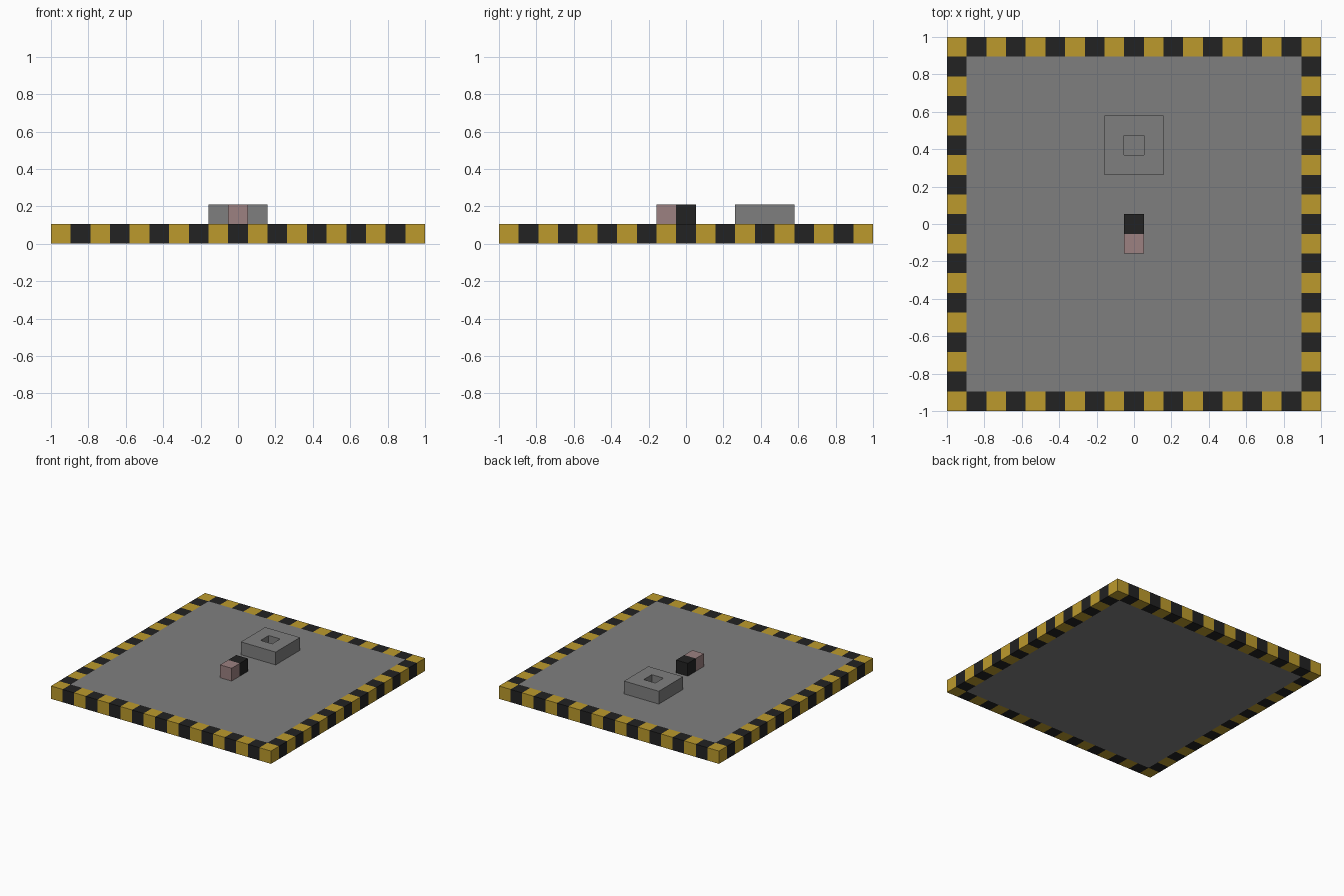
import bpy
import bmesh

cube = bpy.data.objects.get("Cube")
if cube:
    bpy.data.objects.remove(cube, do_unlink=True)

CELLS = 19
CELL = 2 / CELLS  # every part sits on this square module


def material(name, rgb):
    """Flat material from 8-bit sRGB values."""
    linear = [((c / 255 + 0.055) / 1.055) ** 2.4 for c in rgb]
    mat = bpy.data.materials.new(name)
    mat.use_nodes = True
    mat.diffuse_color = (*linear, 1)
    bsdf = mat.node_tree.nodes["Principled BSDF"]
    bsdf.inputs["Base Color"].default_value = (*linear, 1)
    bsdf.inputs["Roughness"].default_value = 0.9
    return mat


yellow = material("hazard_yellow", (188, 154, 44))
black = material("black", (34, 34, 34))
grey = material("concrete_grey", (127, 127, 127))
pink = material("dusty_pink", (156, 129, 129))


def add_object(name, bm, mats, location):
    bmesh.ops.recalc_face_normals(bm, faces=bm.faces)
    mesh = bpy.data.meshes.new(name)
    bm.to_mesh(mesh)
    bm.free()
    for mat in mats:
        mesh.materials.append(mat)
    obj = bpy.data.objects.new(name, mesh)
    obj.location = location
    bpy.context.collection.objects.link(obj)
    return obj


def block(name, cells, mat, y, level):
    """Square block, one module tall, resting on the given level."""
    bm = bmesh.new()
    bmesh.ops.create_cube(bm, size=CELL)
    for v in bm.verts:
        v.co.x *= cells
        v.co.y *= cells
    return add_object(name, bm, [mat], (0, y * CELL, (level + 0.5) * CELL))


def frame(name, cells, mats, y, level):
    """Square ring one module wide and tall; two materials alternate per cell."""
    half = cells * CELL / 2
    bm = bmesh.new()
    bmesh.ops.create_grid(bm, x_segments=cells, y_segments=cells, size=half)
    inner = half - CELL
    hole = [f for f in bm.faces
            if max(abs(c) for c in f.calc_center_median().xy) < inner]
    bmesh.ops.delete(bm, geom=hole, context="FACES")
    result = bmesh.ops.extrude_face_region(bm, geom=bm.faces[:], use_keep_orig=True)
    top = [g for g in result["geom"] if isinstance(g, bmesh.types.BMVert)]
    bmesh.ops.translate(bm, verts=top, vec=(0, 0, CELL))
    bmesh.ops.recalc_face_normals(bm, faces=bm.faces)
    # Step inside each face to find the cell it belongs to
    for f in bm.faces:
        p = f.calc_center_median() - f.normal * CELL / 2
        column = int((p.x + half) / CELL)
        row = int((p.y + half) / CELL)
        f.material_index = (column + row) % len(mats)
    return add_object(name, bm, mats, (0, y * CELL, level * CELL))


# Floor slab with its striped warning border
block("floor_slab", CELLS - 2, grey, 0, 0)
frame("striped_border", CELLS, [yellow, black], 0, 0)

# Raised parts standing on the floor
frame("square_ring", 3, [grey], 4, 1)
block("black_block", 1, black, 0, 1)
block("pink_block", 1, pink, -1, 1)
